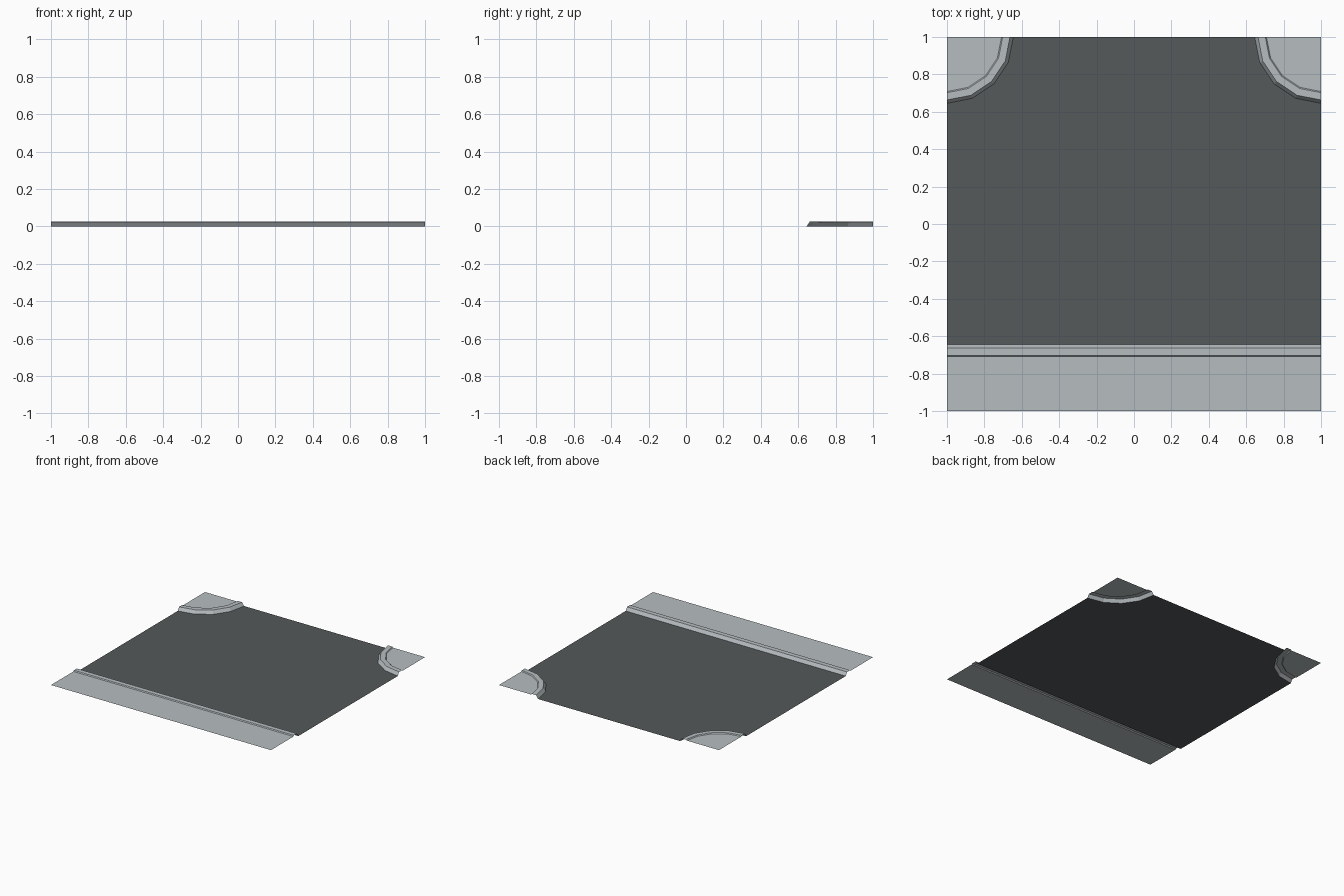
import bpy, bmesh, math

if "Cube" in bpy.data.objects:
    bpy.data.objects.remove(bpy.data.objects["Cube"])

# Flat colours
def material(name, rgb):
    m = bpy.data.materials.new(name)
    m.diffuse_color = (*rgb, 1)
    m.use_nodes = True
    m.node_tree.nodes["Principled BSDF"].inputs["Base Color"].default_value = m.diffuse_color
    return m

ASPHALT = material("dark asphalt", (0.090, 0.100, 0.102))
PAVING = material("light paving", (0.47, 0.51, 0.53))

TOP, WALK = 0.027, 0.02      # curb height, pavement height
# Curb section: (distance from the tile edge, height), road side to tile edge
SECTION = [(0.355, 0), (0.337, TOP), (0.298, TOP), (0.292, WALK), (0, WALK)]
STEPS = 4                    # segments in each corner quarter circle

def build(name, mat, faces):
    """Make an open surface from lists of corner points, all facing up."""
    bm = bmesh.new()
    for pts in faces:
        bm.faces.new([bm.verts.new(p) for p in pts])
    bmesh.ops.remove_doubles(bm, verts=bm.verts, dist=1e-5)
    bm.normal_update()
    for f in bm.faces:
        if f.normal.z < 0:
            f.normal_flip()
    me = bpy.data.meshes.new(name)
    bm.to_mesh(me)
    bm.free()
    me.materials.append(mat)
    ob = bpy.data.objects.new(name, me)
    bpy.context.collection.objects.link(ob)
    return ob

def corner_point(side, r, i, z):
    a = math.pi / 2 * i / STEPS
    return (side * (1 - r * math.sin(a)), 1 - r * math.cos(a), z)

# Straight pavement along the front
strips = []
for (d0, z0), (d1, z1) in zip(SECTION, SECTION[1:]):
    strips.append([(-1, d0 - 1, z0), (1, d0 - 1, z0), (1, d1 - 1, z1), (-1, d1 - 1, z1)])
build("front_pavement", PAVING, strips)

# Rounded pavements in the two back corners
for side, name in ((-1, "left_corner_pavement"), (1, "right_corner_pavement")):
    faces = []
    for (r0, z0), (r1, z1) in zip(SECTION[:-1], SECTION[1:-1]):
        for i in range(STEPS):
            faces.append([corner_point(side, r0, i, z0), corner_point(side, r0, i + 1, z0),
                          corner_point(side, r1, i + 1, z1), corner_point(side, r1, i, z1)])
    rim = [corner_point(side, SECTION[3][0], i, WALK) for i in range(STEPS + 1)]
    faces.append(rim + [(side, 1, WALK)])
    build(name, PAVING, faces)

# Road: main strip plus the branch between the rounded corners
r, y0 = SECTION[0][0], SECTION[0][0] - 1
road = [[(-1, y0, 0), (1, y0, 0), (1, 1 - r, 0), (-1, 1 - r, 0)]]
for i in range(STEPS):
    right = [corner_point(1, r, j, 0) for j in (i, i + 1)]
    left = [corner_point(-1, r, j, 0) for j in (i + 1, i)]
    road.append(right + left)
build("road", ASPHALT, road)
